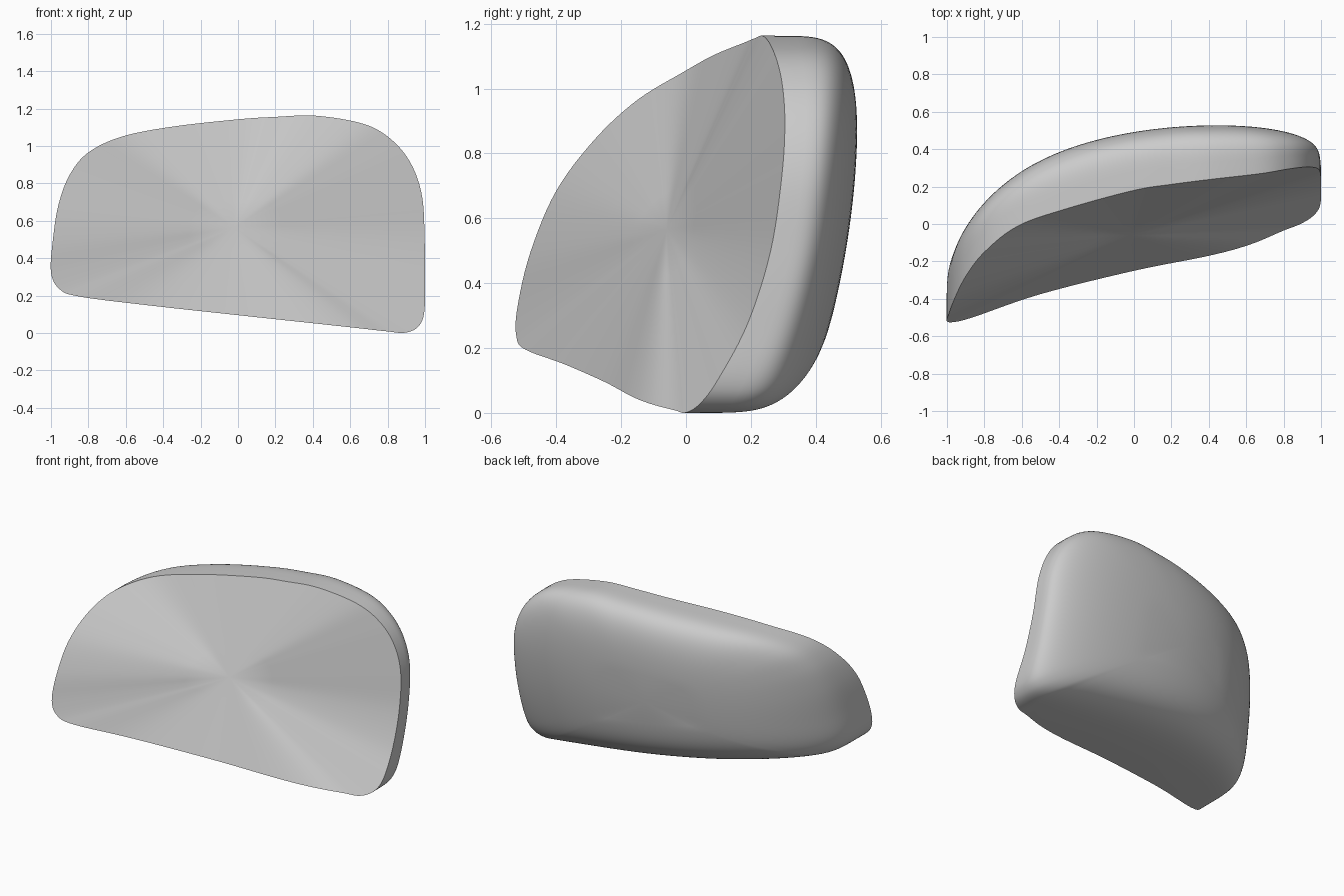
import bpy, bmesh, math
from mathutils import Vector

if "Cube" in bpy.data.objects:
    bpy.data.objects.remove(bpy.data.objects["Cube"])

# Rim between the front face and the bulging back (x, y, z)
RIM = [Vector(p) for p in (
    (-0.85, -0.495, 0.20), (-0.5, -0.375, 0.155), (0, -0.25, 0.10), (0.4, -0.17, 0.057),
    (0.62, -0.11, 0.033), (0.80, -0.035, 0.013), (0.89, 0.0, 0.006), (0.96, 0.045, 0.035),
    (0.995, 0.10, 0.11), (1.0, 0.19, 0.28), (0.998, 0.26, 0.50), (0.985, 0.295, 0.73),
    (0.93, 0.305, 0.90), (0.83, 0.295, 1.03), (0.68, 0.27, 1.12), (0.42, 0.24, 1.166),
    (0.2, 0.212, 1.16), (0, 0.18, 1.147), (-0.35, 0.085, 1.108), (-0.62, -0.01, 1.055),
    (-0.80, -0.15, 0.97), (-0.90, -0.28, 0.85), (-0.96, -0.40, 0.69), (-0.99, -0.48, 0.50),
    (-1.0, -0.52, 0.33), (-0.955, -0.523, 0.24))]
CENTRE = Vector((-0.02, -0.06, 0.57))
STEPS, RINGS, POWER = 6, 30, 5.2


def closed_spline(pts, steps):
    out, n = [], len(pts)
    for i in range(n):
        a, b, c, d = (pts[(i + k) % n] for k in (-1, 0, 1, 2))
        for j in range(steps):
            t = j / steps
            out.append(0.5 * (2 * b + (c - a) * t + (2 * a - 5 * b + 4 * c - d) * t * t
                              + (3 * b - a - 3 * c + d) * t ** 3))
    return out


def back_depth(x, z):
    d = 0.5 - x
    return 0.533 - 0.14 * d * d - 0.042 * d ** 4 - 0.18 * (0.97 - z) ** 2


bm = bmesh.new()
rim = closed_spline(RIM, STEPS)
count = len(rim)
rim_verts = [bm.verts.new(p) for p in rim]


def bridge(a, b, flip):
    for i in range(count):
        j = (i + 1) % count
        quad = (a[i], a[j], b[j], b[i])
        bm.faces.new(quad[::-1] if flip else quad)


def cap(ring, centre, flip):
    c = bm.verts.new(centre)
    for i in range(count):
        tri = (ring[i], ring[(i + 1) % count], c)
        bm.faces.new(tri[::-1] if flip else tri)


# Nearly flat front face
prev = rim_verts
for s in (0.75, 0.5, 0.25):
    ring = [bm.verts.new(CENTRE.lerp(p, s)) for p in rim]
    bridge(prev, ring, False)
    prev = ring
cap(prev, CENTRE, False)

# Rounded back shell, curving inward from the rim
prev = rim_verts
for k in range(1, RINGS):
    t = math.pi / 2 * (1 - k / RINGS)
    s, f = math.sin(t) ** (2 / POWER), math.cos(t) ** (2 / POWER)
    ring = []
    for p in rim:
        q = CENTRE.lerp(p, s)
        q.y = p.y + (back_depth(q.x, q.z) - p.y) * f
        ring.append(bm.verts.new(q))
    bridge(prev, ring, True)
    prev = ring
cap(prev, (CENTRE.x, back_depth(CENTRE.x, CENTRE.z), CENTRE.z), True)

bm.normal_update()
for f in bm.faces:
    f.smooth = True
# Crisp edge around the rim
for i in range(count):
    bm.edges.get((rim_verts[i], rim_verts[(i + 1) % count])).smooth = False

low = min(v.co.z for v in bm.verts)
for v in bm.verts:
    v.co.z -= low
mesh = bpy.data.meshes.new("rounded_housing")
bm.to_mesh(mesh)
bm.free()
bpy.context.collection.objects.link(bpy.data.objects.new("rounded_housing", mesh))
